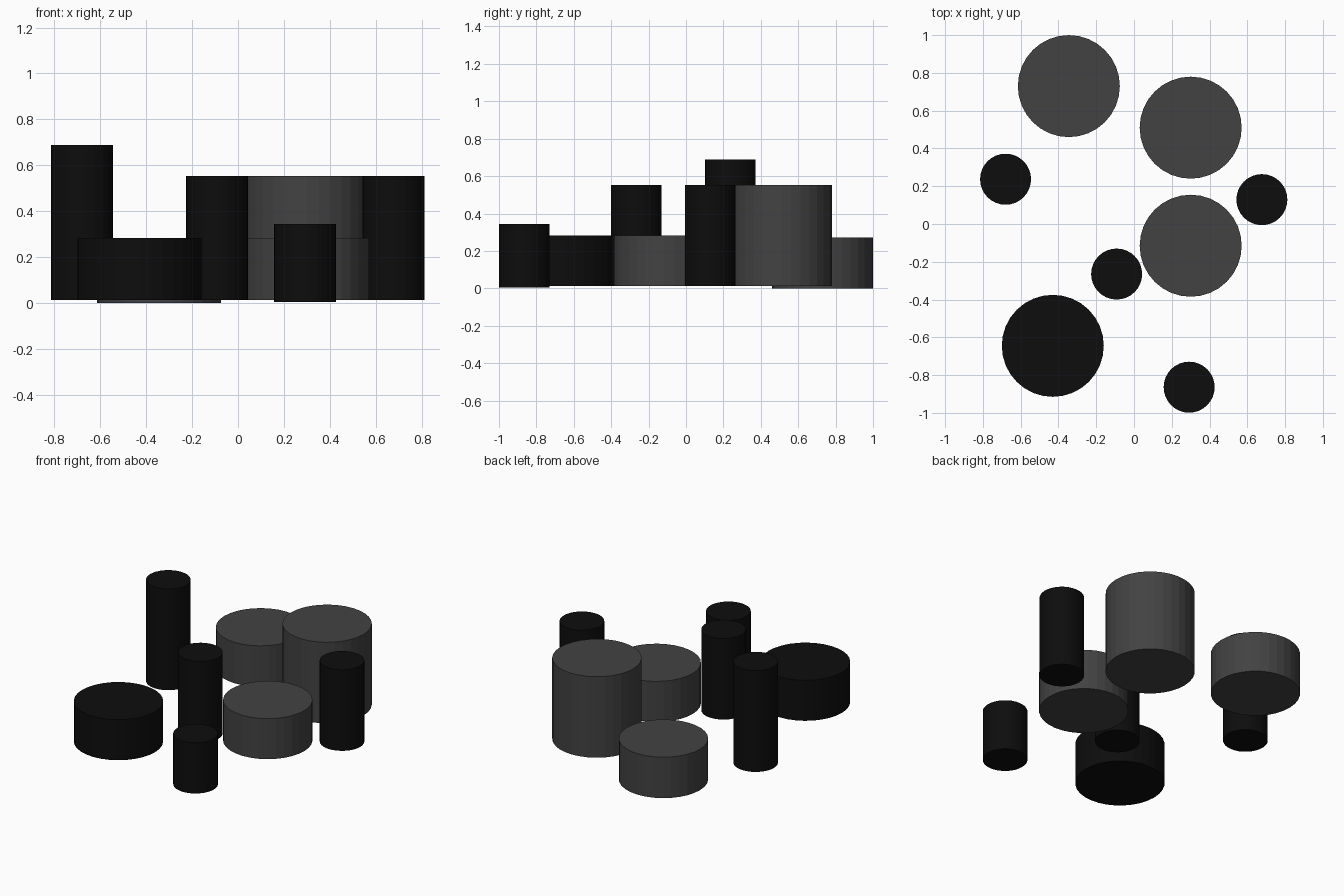
import bpy

cube = bpy.data.objects.get("Cube")
if cube:
    bpy.data.objects.remove(cube, do_unlink=True)


def make_material(name, value):
    mat = bpy.data.materials.new(name)
    mat.use_nodes = True
    colour = (value, value, value, 1)
    mat.diffuse_color = colour
    mat.node_tree.nodes["Principled BSDF"].inputs["Base Color"].default_value = colour
    return mat


black = make_material("black", 0.004)
grey = make_material("dark grey", 0.055)

WIDE, SLIM = 0.27, 0.135


def cylinder(name, x, y, bottom, height, radius, mat):
    bpy.ops.mesh.primitive_cylinder_add(
        vertices=32, radius=radius, depth=height,
        location=(x, y, bottom + height / 2))
    obj = bpy.context.object
    obj.name = name
    obj.data.materials.append(mat)


# Wide drums
cylinder("back_drum", -0.345, 0.73, 0, 0.273, WIDE, grey)
cylinder("tall_drum", 0.3, 0.51, 0.013, 0.54, WIDE, grey)
cylinder("middle_drum", 0.3, -0.115, 0.013, 0.27, WIDE, grey)
cylinder("front_drum", -0.43, -0.645, 0.013, 0.27, WIDE, black)

# Slim posts
cylinder("right_post", -0.68, 0.237, 0.013, 0.675, SLIM, black)
cylinder("left_post", 0.677, 0.129, 0.013, 0.54, SLIM, black)
cylinder("middle_post", -0.092, -0.265, 0.013, 0.54, SLIM, black)
cylinder("front_post", 0.292, -0.864, 0.005, 0.338, SLIM, black)
